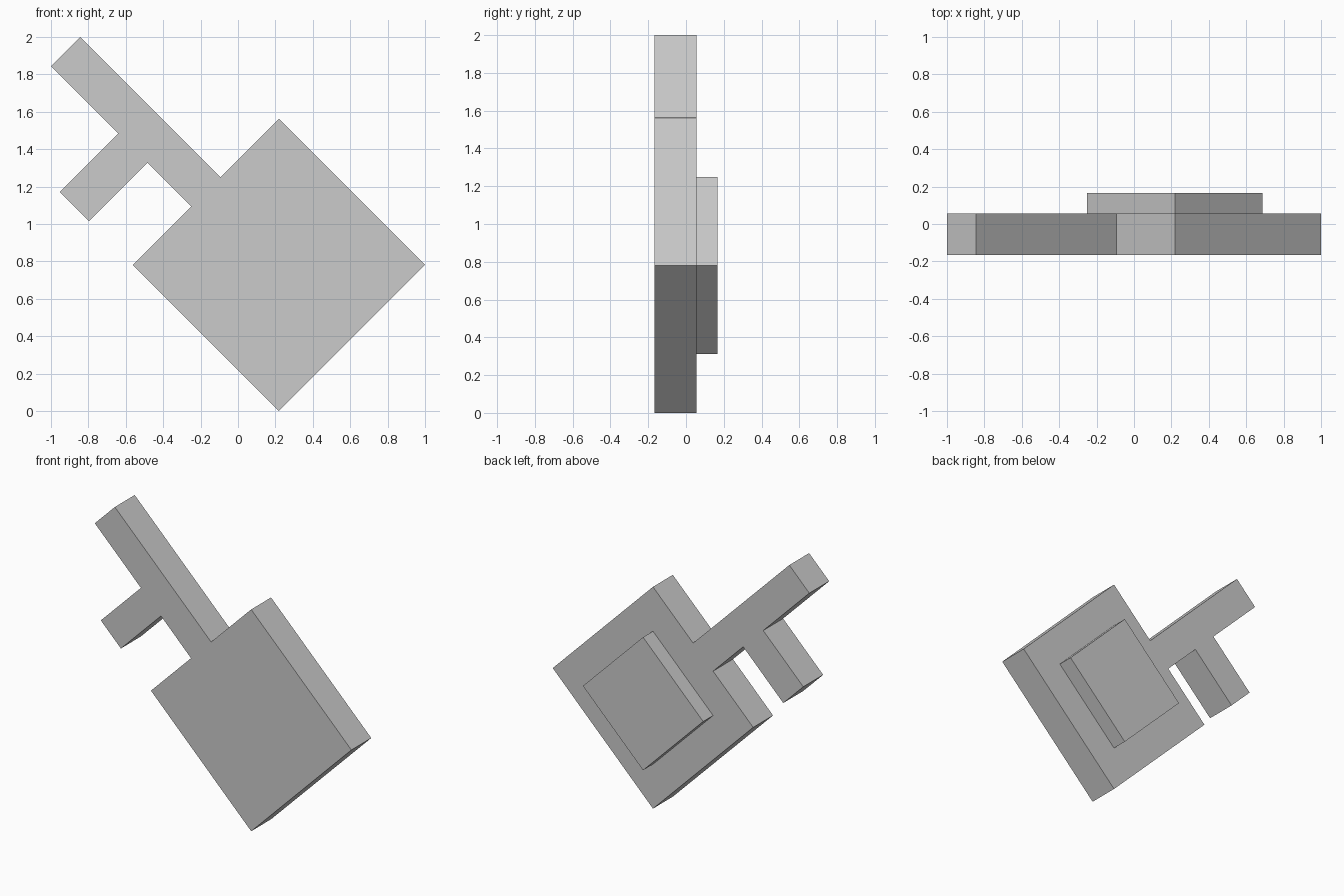
import bpy
import bmesh
from math import sqrt

if "Cube" in bpy.data.objects:
    bpy.data.objects.remove(bpy.data.objects["Cube"])

K = 2 * sqrt(2) / 12.8           # one block unit
CX, CZ = 1 - 2.5 * sqrt(2) * K, 2.5 * sqrt(2) * K   # centre of the square head


def slab(name, outline, y_front, depth):
    """Extrude an outline (u = up-left along shaft, v = up-right across, in units)."""
    bm = bmesh.new()
    verts = [bm.verts.new((CX + (v - u) * K / sqrt(2), y_front * K,
                           CZ + (u + v) * K / sqrt(2))) for u, v in outline]
    face = bm.faces.new(verts)
    ext = bmesh.ops.extrude_face_region(bm, geom=[face])
    moved = [g for g in ext["geom"] if isinstance(g, bmesh.types.BMVert)]
    bmesh.ops.translate(bm, verts=moved, vec=(0, depth * K, 0))
    bmesh.ops.recalc_face_normals(bm, faces=bm.faces[:])
    mesh = bpy.data.meshes.new(name)
    bm.to_mesh(mesh)
    bm.free()
    obj = bpy.data.objects.new(name, mesh)
    bpy.context.collection.objects.link(obj)
    return obj


# Square head, shaft and side tooth as one flat key-shaped body
slab("key_body", [
    (-2.5, -2.5), (-2.5, 2.5), (2.5, 2.5),          # head
    (2.5, 0.5), (7.3, 0.5), (7.3, -0.5),            # shaft
    (5, -0.5), (5, -2.5), (4, -2.5), (4, -0.5),     # tooth
    (2.5, -0.5), (2.5, -2.5),
], -0.75, 1)

# Smaller raised square on the back of the head
slab("back_plate", [(-1.5, -1.5), (-1.5, 1.5), (1.5, 1.5), (1.5, -1.5)], 0.25, 0.5)
